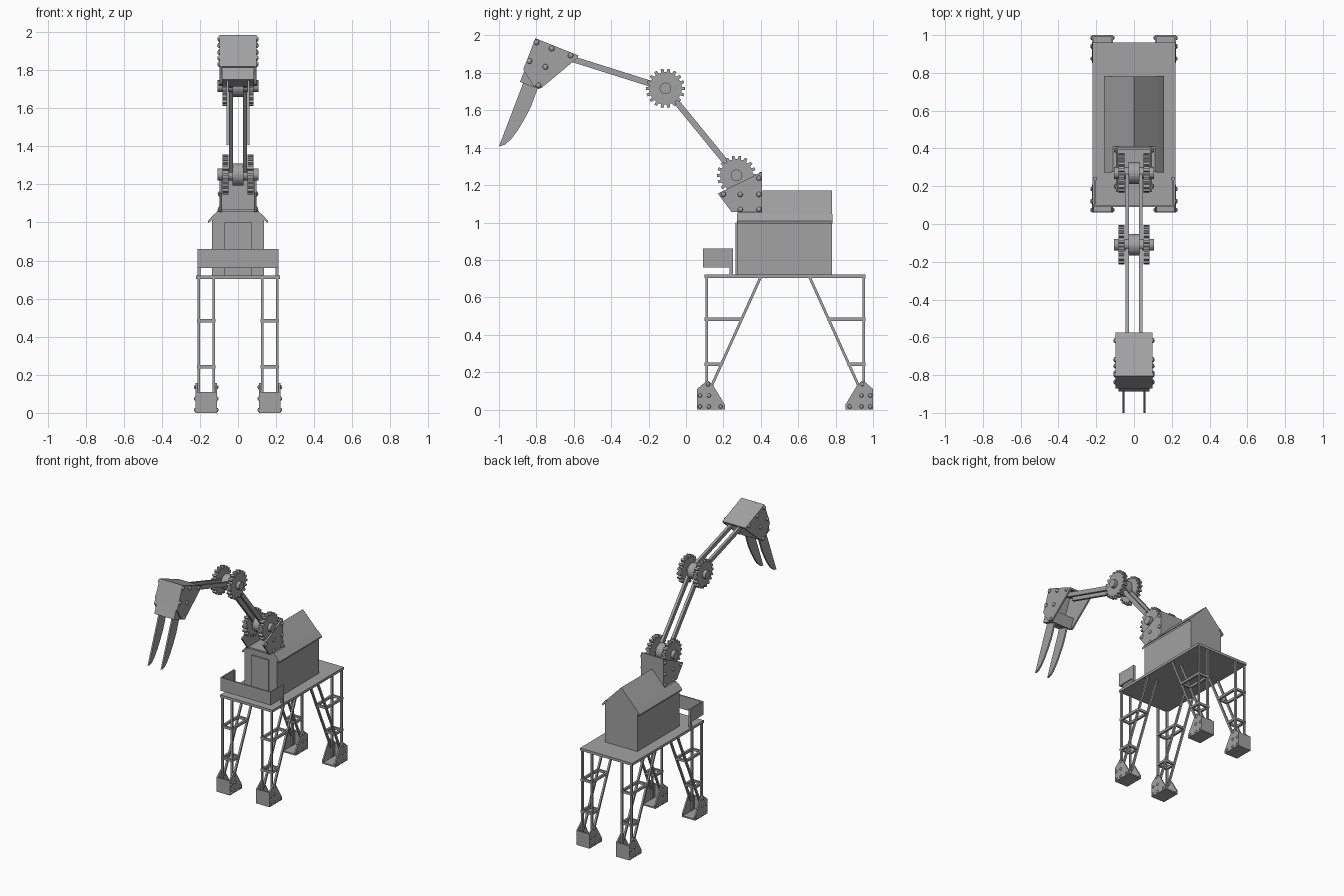
import bpy
import math
from mathutils import Vector

if "Cube" in bpy.data.objects:
    bpy.data.objects.remove(bpy.data.objects["Cube"], do_unlink=True)

GREY = 0.36
metal = bpy.data.materials.new("grey_metal")
metal.use_nodes = True
metal.diffuse_color = (GREY, GREY, GREY, 1)
bsdf = next(n for n in metal.node_tree.nodes if n.type == 'BSDF_PRINCIPLED')
bsdf.inputs["Base Color"].default_value = (GREY, GREY, GREY, 1)
bsdf.inputs["Roughness"].default_value = 0.7


def prism(name, pts, a, b, axis="x"):
    """Extrude a (y, z) profile along x, or an (x, z) profile along y."""
    def place(p, t):
        return (t, p[0], p[1]) if axis == "x" else (p[0], t, p[1])
    n = len(pts)
    verts = [place(p, a) for p in pts] + [place(p, b) for p in pts]
    faces = [list(range(n)), list(range(2 * n - 1, n - 1, -1))]
    faces += [[i, n + i, n + (i + 1) % n, (i + 1) % n] for i in range(n)]
    me = bpy.data.meshes.new(name)
    me.from_pydata(verts, [], faces)
    import bmesh
    bm = bmesh.new()
    bm.from_mesh(me)
    bmesh.ops.recalc_face_normals(bm, faces=bm.faces)
    bm.to_mesh(me)
    bm.free()
    me.materials.append(metal)
    ob = bpy.data.objects.new(name, me)
    bpy.context.collection.objects.link(ob)
    return ob


def box(name, x0, x1, y0, y1, z0, z1):
    return prism(name, [(y0, z0), (y1, z0), (y1, z1), (y0, z1)], x0, x1)


def beam(name, p, q, x0, x1, thick, side=0):
    """Bar between two (y, z) points; side shifts it across its own line."""
    p, q = Vector(p), Vector(q)
    d = (q - p).normalized()
    n = Vector((-d.y, d.x)) * thick
    lo, hi = n * (side - 0.5), n * (side + 0.5)
    return prism(name, [p + lo, q + lo, q + hi, p + hi], x0, x1)


def disc(name, x0, x1, y, z, r, sides=24):
    ring = [(y + r * math.cos(math.tau * i / sides), z + r * math.sin(math.tau * i / sides))
            for i in range(sides)]
    return prism(name, ring, x0, x1)


def gear(name, x0, x1, y, z, root, tip, teeth=18):
    ring = []
    for i in range(teeth):
        for off, r in ((-0.3, root), (-0.2, tip), (0.2, tip), (0.3, root)):
            a = math.tau * (i + off) / teeth
            ring.append((y + r * math.cos(a), z + r * math.sin(a)))
    prism(name, ring, x0, x1)


def rivet(name, x, y, z, r):
    bpy.ops.mesh.primitive_uv_sphere_add(segments=10, ring_count=6, radius=r, location=(x, y, z))
    ob = bpy.context.object
    ob.name = name
    ob.scale.x = 0.8
    ob.data.materials.append(metal)
    bpy.ops.object.shade_smooth_by_angle()


def bracket(name, outline, walls, rivets, cx, half, t, r):
    """Two riveted cheek plates joined by plates along the listed edges."""
    mid = sum((Vector(p) for p in outline), Vector((0, 0))) / len(outline)
    for s in (-1, 1):
        prism(name + "_cheek", outline, cx + s * half, cx + s * (half - t))
        for y, z in rivets:
            rivet(name + "_rivet", cx + s * half, y, z, r)
    for i in walls:
        p, q = Vector(outline[i]), Vector(outline[(i + 1) % len(outline)])
        d = q - p
        inward = 0.5 if Vector((-d.y, d.x)).dot(mid - p) > 0 else -0.5
        beam(name + "_wall", p, q, cx - half + t, cx + half - t, t, inward)


# Four trussed legs with riveted feet
MID = 0.53
foot = [(0.06, 0), (0.06, 0.11), (0.115, 0.157), (0.145, 0.13), (0.208, 0.025), (0.208, 0)]
foot_rivets = [(0.075, 0.016), (0.122, 0.016), (0.185, 0.016),
               (0.075, 0.075), (0.122, 0.075), (0.118, 0.135)]
for rear in (False, True):
    end = "rear" if rear else "front"

    def fl(y, z):
        return (2 * MID - y, z) if rear else (y, z)
    for sx in (-1, 1):
        cx = sx * 0.167
        bracket(end + "_foot", [fl(*p) for p in foot], (0, 5),
                [fl(*p) for p in foot_rivets], cx, 0.056, 0.01, 0.011)
        for side in (-1, 1):
            x = cx + side * 0.04
            beam(end + "_leg_post", fl(0.11, 0.02), fl(0.11, 0.71), x - 0.007, x + 0.007, 0.014)
            beam(end + "_leg_brace", fl(0.125, 0.10), fl(0.40, 0.71), x - 0.007, x + 0.007, 0.014)
            for z, back in ((0.483, 0.3), (0.243, 0.193)):
                beam(end + "_leg_tie", fl(0.1, z), fl(back, z), x - 0.008, x + 0.008, 0.018)
        for z, back in ((0.483, 0.296), (0.243, 0.189)):
            for y in (0.109, back):
                beam(end + "_leg_rung", fl(y - 0.007, z), fl(y + 0.007, z),
                     cx - 0.04, cx + 0.04, 0.018)

# Deck
box("deck", -0.22, 0.22, 0.1, 0.96, 0.703, 0.722)

# Cabin: flat-topped front, gabled rear, eaves and door
prism("cabin_front", [(-0.137, 0.72), (0.137, 0.72), (0.137, 1.03), (0.11, 1.057),
                      (-0.11, 1.057), (-0.137, 1.03)], 0.275, 0.41, "y")
prism("cabin_rear", [(-0.137, 0.72), (0.137, 0.72), (0.137, 1.03), (0, 1.172),
                     (-0.137, 1.03)], 0.41, 0.78, "y")
for s in (-1, 1):
    prism("eave", [(s * 0.125, 1.045), (s * 0.158, 1.008), (s * 0.155, 0.995),
                   (s * 0.12, 1.03)], 0.272, 0.783, "y")
box("door", -0.07, 0.07, 0.264, 0.28, 0.72, 1.0)

# Balcony guard
box("guard_front", -0.212, 0.212, 0.09, 0.1, 0.76, 0.86)
for s in (-1, 1):
    box("guard_side", s * 0.202, s * 0.212, 0.09, 0.232, 0.76, 0.86)
    box("guard_post", s * 0.196, s * 0.214, 0.232, 0.25, 0.72, 0.86)

# Shoulder bracket
bracket("shoulder", [(0.17, 1.155), (0.405, 1.27), (0.405, 1.055), (0.245, 1.055)], (1, 2),
        [(0.2, 1.15), (0.29, 1.15), (0.39, 1.15), (0.39, 1.237), (0.29, 1.07), (0.39, 1.07)],
        0, 0.096, 0.012, 0.014)

# Joints: gear pairs, axles and spacers
SHOULDER, ELBOW = (0.27, 1.252), (-0.11, 1.717)
for label, (y, z) in (("shoulder", SHOULDER), ("elbow", ELBOW)):
    for s in (-1, 1):
        gear(label + "_gear", s * 0.05, s * 0.082, y, z, 0.087, 0.105)
    disc(label + "_axle", -0.107, 0.107, y, z, 0.031)
    disc(label + "_spacer", -0.028, 0.028, y, z, 0.058)

# Paired arm bars
for s in (-1, 1):
    beam("upper_arm", SHOULDER, ELBOW, s * 0.026, s * 0.046, 0.032)
    beam("forearm", ELBOW, (-0.70, 1.903), s * 0.026, s * 0.046, 0.032)

# Head bracket, claw mount and claws
bracket("head", [(-0.805, 1.985), (-0.575, 1.893), (-0.58, 1.88), (-0.775, 1.717),
                 (-0.815, 1.727), (-0.87, 1.818)], (0, 5),
        [(-0.8, 1.963), (-0.718, 1.93), (-0.617, 1.893), (-0.837, 1.863),
         (-0.752, 1.832), (-0.789, 1.733)], 0, 0.097, 0.012, 0.015)
prism("claw_mount", [(-0.86, 1.82), (-0.888, 1.752), (-0.785, 1.713), (-0.755, 1.79)],
      -0.083, 0.083)
claw = [(-0.865, 1.76), (-1.0, 1.407), (-0.97, 1.415), (-0.935, 1.445), (-0.9, 1.492),
        (-0.865, 1.55), (-0.83, 1.617), (-0.79, 1.725)]
for s in (-1, 1):
    prism("claw", claw, s * 0.049, s * 0.061)
